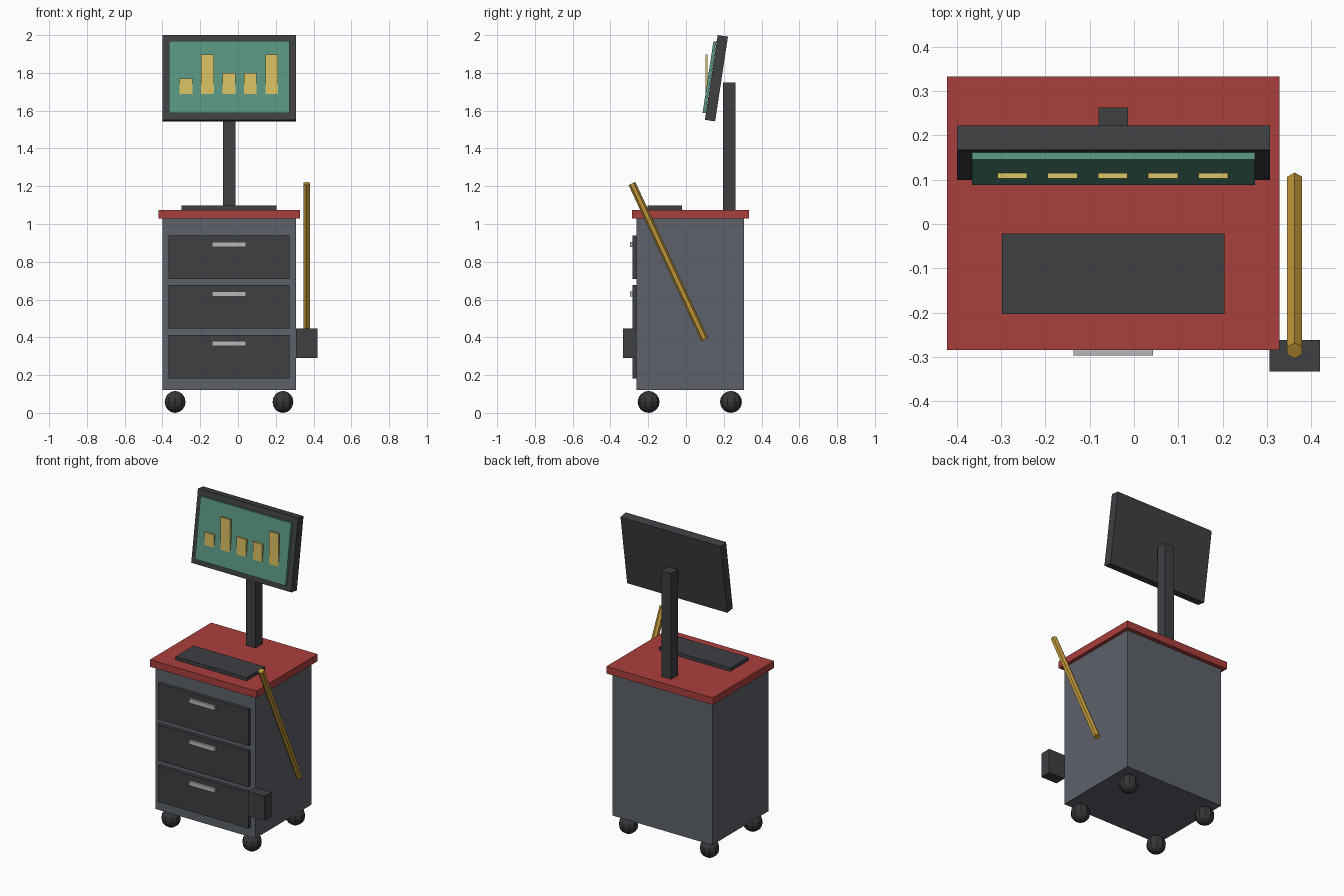
import bpy
import math

if "Cube" in bpy.data.objects:
    bpy.data.objects.remove(bpy.data.objects["Cube"])


def material(name, rgb):
    m = bpy.data.materials.new(name)
    m.diffuse_color = (*rgb, 1)
    m.use_nodes = True
    m.node_tree.nodes["Principled BSDF"].inputs["Base Color"].default_value = m.diffuse_color
    return m


DARK = material("charcoal", (0.048, 0.05, 0.055))
BODY = material("steel", (0.11, 0.12, 0.14))
RED = material("red", (0.40, 0.05, 0.045))
GREEN = material("screen_green", (0.10, 0.30, 0.22))
YELLOW = material("yellow", (0.73, 0.56, 0.13))
GOLD = material("gold", (0.51, 0.30, 0.04))
LIGHT = material("light_metal", (0.47, 0.48, 0.50))
RUBBER = material("rubber", (0.035, 0.036, 0.04))


def finish(name, mat):
    o = bpy.context.object
    o.name = name
    o.data.materials.append(mat)
    return o


def box(name, mat, x, y, z, tilt=0):
    """Box from (min, max) ranges, optionally tilted about its own x axis."""
    bpy.ops.mesh.primitive_cube_add(size=1)
    o = finish(name, mat)
    for v in o.data.vertices:
        v.co = [c * (r[1] - r[0]) for c, r in zip(v.co, (x, y, z))]
    o.location = [(r[0] + r[1]) / 2 for r in (x, y, z)]
    o.rotation_euler.x = tilt
    return o


# Cabinet and worktop
box("cabinet", BODY, (-0.40, 0.306), (-0.262, 0.306), (0.12, 1.03))
box("worktop", RED, (-0.422, 0.329), (-0.285, 0.333), (1.03, 1.075))

# Drawers with handles
for i in range(3):
    z = 0.183 + i * 0.263
    top = z + 0.23
    box(f"drawer_{i + 1}", DARK, (-0.367, 0.272), (-0.284, -0.255), (z, top))
    box(f"drawer_handle_{i + 1}", LIGHT, (-0.137, 0.043), (-0.297, -0.28),
        (top - 0.06, top - 0.033))

# Ball casters
for x in (-0.333, 0.238):
    for y in (-0.198, 0.238):
        bpy.ops.mesh.primitive_uv_sphere_add(segments=10, ring_count=8, radius=0.058,
                                             location=(x, y, 0.058))
        finish("caster", RUBBER)
box("side_holder", DARK, (0.306, 0.42), (-0.333, -0.262), (0.29, 0.447))

# Slanted six-sided pole at the side
bpy.ops.mesh.primitive_cylinder_add(vertices=6, radius=0.0195, depth=0.91,
                                    location=(0.363, -0.094, 0.802),
                                    rotation=(math.radians(25), 0, 0))
finish("pole", GOLD)

# Keyboard and monitor post
box("keyboard", DARK, (-0.298, 0.204), (-0.203, -0.021), (1.07, 1.097))
box("monitor_post", DARK, (-0.08, -0.013), (0.195, 0.263), (1.07, 1.75))

# Tilted monitor and screen
TILT = -0.15
box("monitor", DARK, (-0.40, 0.307), (0.1335, 0.1885), (1.545, 1.9985), TILT)
box("screen", GREEN, (-0.366, 0.273), (0.1165, 0.1325), (1.5855, 1.9685), TILT)

# Upright chart bars
for i, top in enumerate((1.77, 1.897, 1.80, 1.80, 1.897)):
    x = -0.275 + i * 0.1135
    box(f"chart_bar_{i + 1}", YELLOW, (x - 0.0335, x + 0.0335), (0.103, 0.115), (1.68, top))
